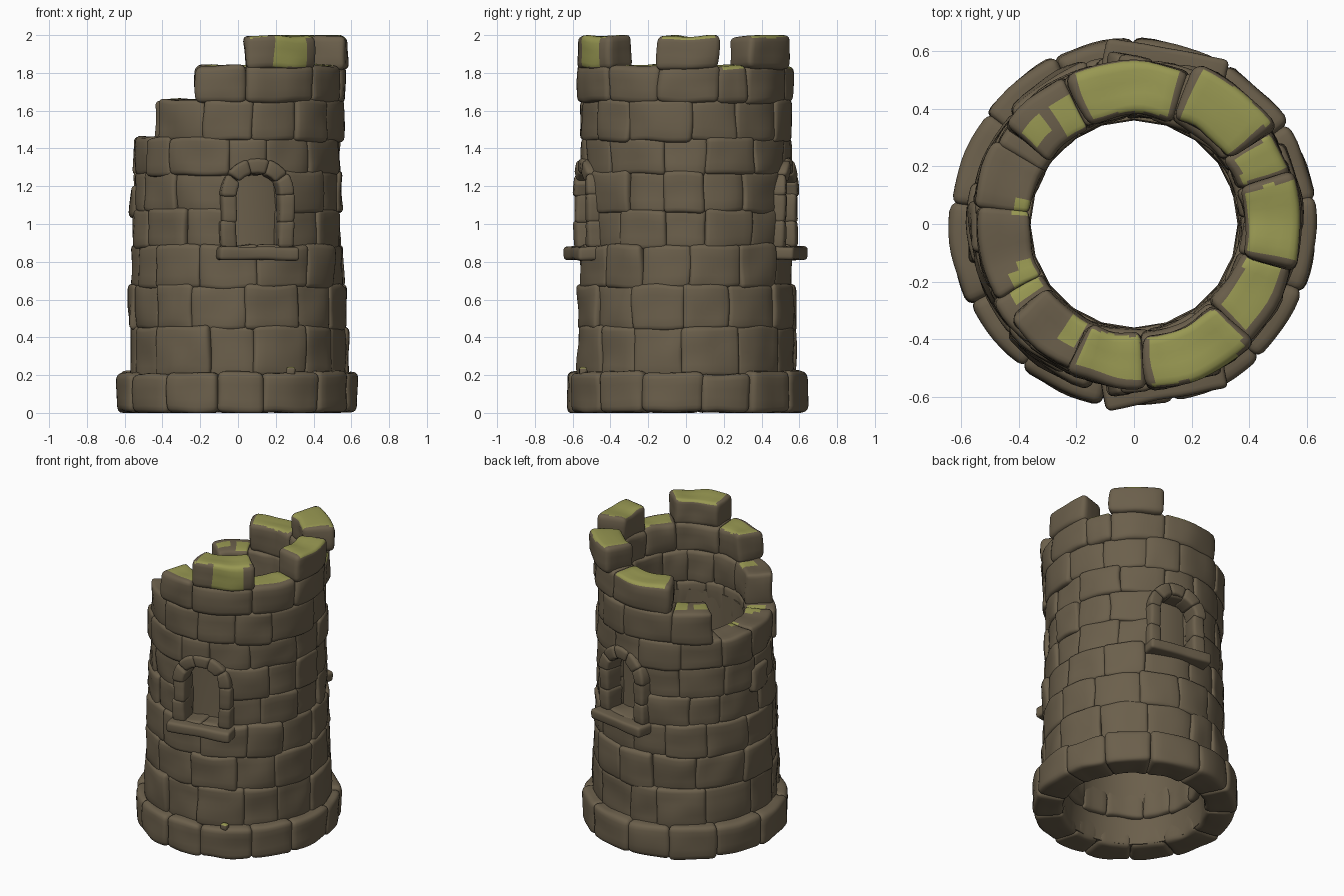
import bpy, bmesh, math, random
from mathutils import Vector, noise

if "Cube" in bpy.data.objects:
    bpy.data.objects.remove(bpy.data.objects["Cube"])

random.seed(4)

def material(name, rgb):
    m = bpy.data.materials.new(name)
    m.diffuse_color = (*rgb, 1)
    m.use_nodes = True
    m.node_tree.nodes["Principled BSDF"].inputs["Base Color"].default_value = m.diffuse_color
    return m

STONE = material("weathered brown stone", (0.147, 0.115, 0.071))
MOSS = material("yellow green moss", (0.315, 0.315, 0.085))

def axis(h, c, step):
    """Grid positions across a block, denser at the rounded edges."""
    n = max(2, round((2 * h - 2 * c) / step))
    mid = [-h + c + (2 * h - 2 * c) * i / n for i in range(n + 1)]
    return [-h, -h + c * 0.45] + mid + [h - c * 0.45, h]

def block(bm, half, place, c=0.03, rough=0.012, step=0.04):
    """Rounded, slightly lumpy stone; place() maps local a,b,c to the world."""
    ax = [axis(h, c, step) for h in half]
    n = [len(a) - 1 for a in ax]
    seed = Vector([random.uniform(-50, 50) for _ in range(3)])
    verts = {}

    def vert(key):
        if key not in verts:
            p = Vector([ax[i][key[i]] for i in range(3)])
            q = Vector([max(-h + c, min(h - c, v)) for h, v in zip(half, p)])
            d = p - q
            if d.length > 1e-6:
                p = q + d.normalized() * c
            w = place(p) + noise.noise_vector(p * 6 + seed) * rough
            w.z = max(0.0, min(2.0, w.z))
            verts[key] = bm.verts.new(w)
        return verts[key]

    for k in range(3):
        u, v = (k + 1) % 3, (k + 2) % 3
        for side in (0, n[k]):
            for i in range(n[u]):
                for j in range(n[v]):
                    ring = []
                    for di, dj in ((0, 0), (1, 0), (1, 1), (0, 1)):
                        key = [0, 0, 0]
                        key[k], key[u], key[v] = side, i + di, j + dj
                        ring.append(vert(tuple(key)))
                    bm.faces.new(ring if side else ring[::-1])

# Moss patches: angle from, angle to, lowest z, inner radius, outer radius
PATCHES = [(-83, -47, 1.9, 0.3, 0.57), (-13, 16, 1.9, 0.4, 0.6), (37, 66, 1.9, 0.4, 0.59),
           (73, 112, 1.75, 0.39, 0.58), (-112, -87, 1.75, 0.39, 0.53),
           (-43, -17, 1.75, 0.41, 0.52), (20, 33, 1.75, 0.41, 0.57),
           (116, 128, 1.6, 0.38, 0.5), (131, 141, 1.6, 0.42, 0.52),
           (-122, -117, 1.6, 0.36, 0.48), (200, 215, 1.4, 0.38, 0.49), (169, 177, 1.4, 0.33, 0.43)]

def mossy(f):
    p = f.calc_center_median()
    r, a = math.hypot(p.x, p.y), math.degrees(math.atan2(p.y, p.x))
    if f.normal.z > 0.5:
        for a0, a1, z, r0, r1 in PATCHES:
            if p.z > z and r0 < r < r1 and (a0 < a < a1 or a0 < a + 360 < a1):
                return True
    # moss hanging down the front merlon
    return p.z > 1.83 and -70 < a < -53 and r > 0.5

def finish(bm, name, angle=45):
    bmesh.ops.recalc_face_normals(bm, faces=bm.faces)
    bm.normal_update()
    for f in bm.faces:
        f.material_index = int(mossy(f))
    me = bpy.data.meshes.new(name)
    bm.to_mesh(me)
    bm.free()
    me.materials.append(STONE)
    me.materials.append(MOSS)
    ob = bpy.data.objects.new(name, me)
    bpy.context.collection.objects.link(ob)
    bpy.context.view_layer.objects.active = ob
    ob.select_set(True)
    bpy.ops.object.shade_smooth_by_angle(angle=math.radians(angle))
    ob.select_set(False)
    return ob

def wall_stone(bm, a0, a1, r0, r1, z0, z1, c=0.03, rough=0.014):
    """Curved wall stone between two angles in degrees."""
    am, rm, zm = math.radians((a0 + a1) / 2), (r0 + r1) / 2, (z0 + z1) / 2

    def place(p):
        a, r = am + p.x / r1, rm + p.y
        return Vector((r * math.cos(a), r * math.sin(a), zm + p.z))
    block(bm, (math.radians(a1 - a0) / 2 * r1 + 0.006, (r1 - r0) / 2, (z1 - z0) / 2), place, c, rough)

def split(a0, a1, width):
    """Uneven stone joints across a span of angles."""
    n = max(1, round((a1 - a0) / width))
    w = (a1 - a0) / n
    mid = [a0 + w * (i + random.uniform(-0.17, 0.17)) for i in range(1, n)]
    joints = [a0] + mid + [a1]
    return list(zip(joints, joints[1:]))

# Foundation ring
bm = bmesh.new()
for a0, a1 in split(8, 368, 28):
    wall_stone(bm, a0, a1, 0.44, 0.637 + random.uniform(-0.008, 0.008), 0.0,
               0.215 + random.uniform(-0.012, 0.012), 0.035, 0.012)
finish(bm, "foundation_ring")

# Wall courses: bottom z, outer radius, inner radius, spans of angles
WIN = 79
open_spans = [(-WIN + 15.5, WIN - 15.5), (WIN + 15.5, 360 - WIN - 15.5)]
COURSES = [(0.20, 0.578, 0.40, None), (0.45, 0.572, 0.385, None), (0.67, 0.564, 0.375, None),
           (0.88, 0.55, 0.37, open_spans), (1.07, 0.546, 0.37, open_spans), (1.27, 0.55, 0.365, None),
           (1.45, 0.558, 0.37, [(-142, 142)]),
           (1.65, 0.576, 0.38, [(-114, -86), (-86, -46), (-46, -15), (-15, 18), (18, 35), (35, 70), (70, 114)]),
           (1.83, 0.588, 0.395, [(-85, -45), (-16, 18), (35, 69)])]
tops = [c[0] for c in COURSES[1:]] + [1.985]
for i, ((z0, ro, ri, spans), z1) in enumerate(zip(COURSES, tops)):
    bm = bmesh.new()
    start = random.uniform(0, 30)
    for s0, s1 in spans or [(start, start + 360)]:
        for a0, a1 in split(s0, s1, 28 if i < 7 else 50):
            wall_stone(bm, a0, a1, ri, ro + random.uniform(-0.012, 0.012),
                       z0 - 0.012, z1 + 0.01, 0.034 if i > 6 else 0.026)
    finish(bm, "wall_course_%d" % (i + 1))

# Inner lining of the hollow tower, also the back of the window recesses
profile = [(0.45, 0.02), (0.43, 0.2), (0.385, 0.42), (0.365, 0.75), (0.36, 1.1), (0.365, 1.40),
           (0.45, 1.40), (0.45, 0.8), (0.5, 0.3), (0.55, 0.02)]
bm = bmesh.new()
N = 20
rings = []
for i in range(N):
    a = 2 * math.pi * i / N
    rings.append([bm.verts.new((r * math.cos(a), r * math.sin(a), z)) for r, z in profile])
for i in range(N):
    A, B = rings[i], rings[(i + 1) % N]
    for j in range(len(profile)):
        k = (j + 1) % len(profile)
        bm.faces.new((A[j], B[j], B[k], A[k]))
finish(bm, "inner_lining", 30)

# Arched windows, front and back
def window(name, deg):
    a = math.radians(deg)
    out = Vector((math.cos(a), math.sin(a), 0))
    side = Vector((-math.sin(a), math.cos(a), 0))

    def at(x, y, z):
        return lambda p: side * (x + p.x) + out * (y + p.y) + Vector((0, 0, z + p.z))

    bm = bmesh.new()
    block(bm, (0.215, 0.085, 0.036), at(0, 0.535, 0.845), 0.02, 0.008)
    finish(bm, name + "_sill")

    bm = bmesh.new()
    for s in (-1, 1):
        block(bm, (0.042, 0.068, 0.075), at(s * 0.155, 0.50, 0.945), 0.022, 0.01)
        block(bm, (0.042, 0.066, 0.08), at(s * 0.155, 0.503, 1.085), 0.022, 0.01)
    for t in (18, 54, 90, 126, 162):
        tm = math.radians(t)

        def arch(p, tm=tm):
            th, r = tm + p.x / 0.16, 0.157 + p.z
            return side * (r * math.cos(th)) + out * (0.507 + p.y) + Vector((0, 0, 1.15 + r * math.sin(th)))
        block(bm, (0.052, 0.066, 0.042), arch, 0.02, 0.01)
    finish(bm, name + "_frame")

window("front_window", -WIN)
window("back_window", WIN)

# Loose stones: one proud of the left wall, one lying on the foundation
bm = bmesh.new()
wall_stone(bm, 172, 190, 0.45, 0.572, 1.03, 1.20)
finish(bm, "proud_wall_stone")
bm = bmesh.new()
block(bm, (0.024, 0.02, 0.022), lambda p: p + Vector((0.28, -0.545, 0.225)), 0.012, 0.008)
ob = finish(bm, "mossy_pebble")
for f in ob.data.polygons:
    f.material_index = int(f.normal.z > 0.4)
